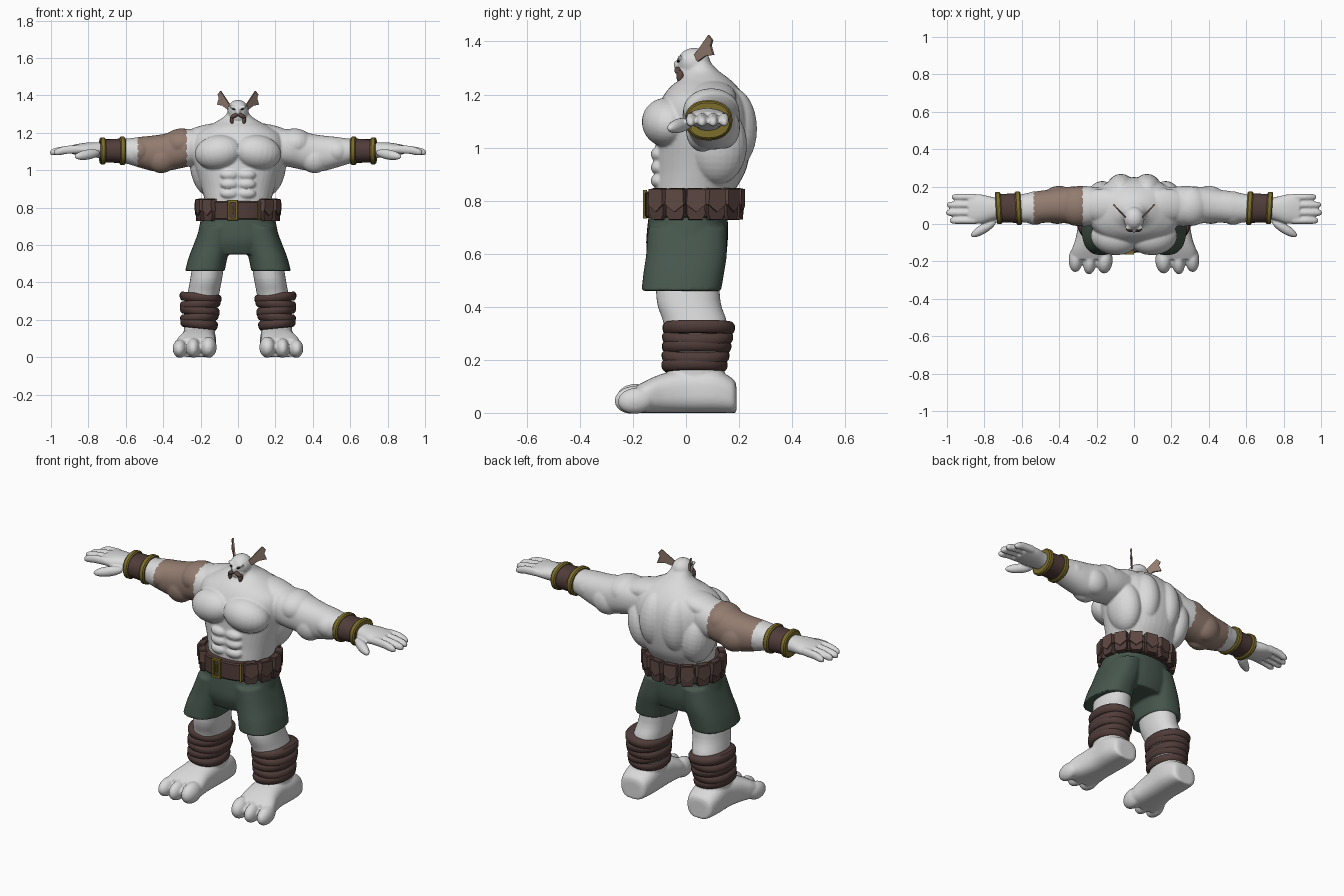
import bpy, bmesh, math
from mathutils import Vector, Matrix, Euler

if "Cube" in bpy.data.objects:
    bpy.data.objects.remove(bpy.data.objects["Cube"])


def material(name, rgb):
    m = bpy.data.materials.new(name)
    m.diffuse_color = (*rgb, 1)
    m.use_nodes = True
    m.node_tree.nodes["Principled BSDF"].inputs["Base Color"].default_value = m.diffuse_color
    return m


SKIN = material("pale skin", (0.70, 0.70, 0.70))
TAN = material("tan", (0.29, 0.20, 0.16))
BROWN = material("dark leather", (0.080, 0.046, 0.041))
POUCH = material("pouch leather", (0.115, 0.066, 0.056))
GREEN = material("green cloth", (0.062, 0.095, 0.075))
GOLD = material("old gold", (0.20, 0.15, 0.025))
DARK = material("dark eye", (0.02, 0.018, 0.018))


def catmull(a, b, c, d, t):
    return [0.5 * (2 * q + (r - p) * t + (2 * p - 5 * q + 4 * r - s) * t * t
                   + (3 * q - p - 3 * r + s) * t ** 3) for p, q, r, s in zip(a, b, c, d)]


def loft(bm, axis, rings, sides=(1,), p=2.2, n=40, sub=4, tilt=0.0):
    """Skin rings (t, c1, c2, r1, r2) along an axis; sides repeats it mirrored in x."""
    fine = []
    for i in range(len(rings) - 1):
        q = [rings[max(i - 1, 0)], rings[i], rings[i + 1], rings[min(i + 2, len(rings) - 1)]]
        fine += [catmull(*q, k / sub) for k in range(sub)]
    fine.append(rings[-1])
    for s in sides:
        loops = []
        for t, c1, c2, r1, r2 in fine:
            loop = []
            for k in range(n):
                a = 2 * math.pi * k / n
                ca, sa = math.cos(a), math.sin(a)
                u = c1 + r1 * math.copysign(abs(ca) ** (2 / p), ca)
                v = c2 + r2 * math.copysign(abs(sa) ** (2 / p), sa)
                w = t + tilt * ca
                x, y, z = {"x": (w, u, v), "y": (u, w, v), "z": (u, v, w)}[axis]
                loop.append(bm.verts.new((x * s, y, z)))
            loops.append(loop)
        for A, B in zip(loops, loops[1:]):
            for k in range(n):
                bm.faces.new((A[k], A[(k + 1) % n], B[(k + 1) % n], B[k]))
        bm.faces.new(loops[0][::-1])
        bm.faces.new(loops[-1])


def blob(bm, loc, rad, rot=(0, 0, 0), both=True):
    """Ellipsoid, by default mirrored in x."""
    for s in ((1, -1) if both else (1,)):
        m = Matrix.LocRotScale(Vector((loc[0] * s, loc[1], loc[2])),
                               Euler((rot[0], rot[1] * s, rot[2] * s)), Vector(rad))
        bmesh.ops.create_uvsphere(bm, u_segments=24, v_segments=16, radius=1, matrix=m)


def finish(bm, name, mats, voxel=0, smooth=0, angle=40):
    bmesh.ops.recalc_face_normals(bm, faces=bm.faces)
    me = bpy.data.meshes.new(name)
    bm.to_mesh(me)
    bm.free()
    ob = bpy.data.objects.new(name, me)
    bpy.context.collection.objects.link(ob)
    bpy.ops.object.select_all(action="DESELECT")
    ob.select_set(True)
    bpy.context.view_layer.objects.active = ob
    if voxel:
        r = ob.modifiers.new("merge", "REMESH")
        r.mode, r.voxel_size = "VOXEL", voxel
        sm = ob.modifiers.new("soften", "SMOOTH")
        sm.factor, sm.iterations = 0.5, smooth
        bpy.ops.object.convert(target="MESH")
    for m in mats:
        ob.data.materials.append(m)
    bpy.ops.object.shade_smooth_by_angle(angle=math.radians(angle))
    return ob


LR = (1, -1)

# Body: torso, head, arms, hands, legs and feet merged into one skin
bm = bmesh.new()
torso = [(.78, .17, -.115, .15), (.84, .178, -.118, .185), (.90, .195, -.115, .22),
         (.96, .213, -.115, .238), (1.02, .232, -.115, .248), (1.08, .245, -.115, .25),
         (1.14, .248, -.11, .242), (1.19, .23, -.088, .222), (1.23, .17, -.058, .193),
         (1.26, .115, -.02, .162), (1.29, .07, .0, .122), (1.33, .048, .01, .085)]
loft(bm, "z", [(z, 0, (f + b) / 2, rx, (b - f) / 2) for z, rx, f, b in torso])
blob(bm, (.105, -.072, 1.095), (.128, .094, .092), (0, .15, .15))      # chest
for z in (.975, .925, .875):
    blob(bm, (.045, -.102, z), (.05, .031, .029))                      # abdomen
blob(bm, (.07, .165, 1.07), (.085, .103, .16))                         # back
blob(bm, (.17, .12, 1.01), (.085, .11, .15), (0, .15, 0))              # flanks
blob(bm, (.16, .1, 1.19), (.16, .09, .055), (0, .2, 0))                # trapezius
blob(bm, (0, .03, 1.32), (.056, .062, .056), both=False)               # skull
blob(bm, (0, .012, 1.285), (.045, .045, .04), both=False)              # jaw
blob(bm, (0, -.03, 1.312), (.013, .018, .02), both=False)              # nose
blob(bm, (.025, -.02, 1.337), (.025, .014, .008), (0, -.35, 0))        # brow
loft(bm, "x", [(.15, .1, 1.13, .09, .09), (.26, .095, 1.12, .108, .1), (.33, .1, 1.108, .1, .103),
               (.40, .1, 1.093, .094, .1), (.46, .095, 1.09, .088, .094), (.52, .09, 1.095, .085, .083),
               (.58, .085, 1.1, .078, .07), (.64, .085, 1.105, .068, .058), (.71, .085, 1.105, .056, .045),
               (.76, .082, 1.108, .063, .041), (.82, .08, 1.11, .078, .036), (.885, .08, 1.11, .08, .024)], LR)
blob(bm, (.305, .095, 1.14), (.1, .106, .083), (0, .1, 0))             # shoulder
blob(bm, (.41, .062, 1.062), (.08, .062, .078))                        # biceps
blob(bm, (.40, .14, 1.075), (.085, .064, .08))                         # triceps
blob(bm, (.53, .085, 1.1), (.08, .09, .074), (0, .1, 0))               # forearm
blob(bm, (.805, -.025, 1.083), (.08, .026, .027), (0, .15, -.55))      # thumb
for y, tip in ((.018, .985), (.060, 1.005), (.102, 1.0), (.144, .975)):
    loft(bm, "x", [(.85, y, 1.112, .017, .022), (.92, y, 1.108, .018, .022),
                   (tip - .02, y, 1.098, .017, .019), (tip, y, 1.094, .009, .01)], LR, n=16)
loft(bm, "z", [(.08, .205, .05, .08, .11), (.16, .205, .04, .085, .105), (.25, .2, .045, .088, .115),
               (.34, .185, .035, .085, .12), (.42, .17, .01, .085, .12), (.55, .15, .005, .085, .12)], LR)
foot = [(.19, .21, .1, .05), (.175, .21, .13, .078), (.10, .21, .165, .092), (.0, .21, .165, .09),
        (-.08, .217, .15, .096), (-.14, .225, .127, .108), (-.19, .23, .1, .108)]
loft(bm, "y", [(y, cx, h / 2, rx, h / 2) for y, cx, h, rx in foot], LR, p=2.7)
for x, y, r, h in ((.157, -.195, .043, .056), (.237, -.2, .036, .052), (.311, -.188, .038, .049)):
    blob(bm, (x, y, h - .003), (r, .07, h), (.12, 0, .06))             # toes
body = finish(bm, "body", [SKIN, TAN], .006, 4, 60)
for f in body.data.polygons:                                           # ragged tan upper arm
    x, y, z = f.center
    a = math.atan2(z - 1.1, y - .1) * 16 / (2 * math.pi)
    j = .016 * abs((a % 1) - .5)
    if z > .9 and -.54 + j < x < -.27 - j:
        f.material_index = 1

# Shorts
bm = bmesh.new()
loft(bm, "z", [(.55, 0, .005, .17, .13), (.62, 0, .003, .215, .152),
               (.70, 0, .006, .207, .152), (.78, 0, .01, .188, .145)])
loft(bm, "z", [(.46, .177, -.018, .106, .15), (.53, .161, -.008, .104, .152),
               (.60, .138, .002, .1, .152), (.70, .11, .005, .09, .148)], LR, p=2.4)
finish(bm, "shorts", [GREEN], .008, 3, 50)

# Leg wraps: overlapping tilted bands
bm = bmesh.new()
for i in range(5):
    z = .178 + i * .035
    w = .088 + .003 * i
    for s in LR:
        cx, cy = .208 - .002 * i, .032 + .004 * i
        loft(bm, "z", [(z - .024, cx, cy, w, w + .022), (z - .012, cx, cy, w + .01, w + .034),
                       (z + .01, cx, cy, w + .012, w + .037), (z + .024, cx, cy, w + .002, w + .026)],
             (s,), tilt=.009 * (-1) ** i, n=32, sub=2)
finish(bm, "leg_wraps", [BROWN], angle=50)

# Bracers: leather sleeve between two gold rings
bm = bmesh.new()
loft(bm, "x", [(.61, .085, 1.103, .081, .068), (.67, .085, 1.103, .077, .063),
               (.735, .085, 1.103, .076, .062)], LR)
finish(bm, "bracer_sleeves", [BROWN])
bm = bmesh.new()
for x, r in ((.618, .09), (.724, .086)):
    loft(bm, "x", [(x - .015, .085, 1.103, r - .006, r - .020), (x - .009, .085, 1.103, r, r - .014),
                   (x + .009, .085, 1.103, r, r - .014), (x + .015, .085, 1.103, r - .006, r - .020)],
         LR, sub=1, tilt=.005)
finish(bm, "bracer_rings", [GOLD], angle=30)

# Belt
bm = bmesh.new()
loft(bm, "z", [(.735, 0, .02, .197, .168), (.742, 0, .02, .204, .174),
               (.828, 0, .02, .2, .174), (.835, 0, .02, .193, .168)], sub=1, n=56)
finish(bm, "belt", [BROWN])


def plate(bm, outline, depth, m):
    """Extrude an (x, z) outline outward along -y, then place it with matrix m."""
    back = [bm.verts.new(m @ Vector((x, 0, z))) for x, z in outline]
    front = [bm.verts.new(m @ Vector((x * .94, -depth, z * .97))) for x, z in outline]
    n = len(outline)
    bm.faces.new(back)
    bm.faces.new(front[::-1])
    for k in range(n):
        bm.faces.new((back[k], front[k], front[(k + 1) % n], back[(k + 1) % n]))


# Pouches with pointed flaps around the sides and back
bags, flaps = bmesh.new(), bmesh.new()
COUNT = 12
for i in range(COUNT):
    a = math.radians(-43 + 266 * i / (COUNT - 1))
    m = (Matrix.Translation((.192 * math.cos(a), .02 + .163 * math.sin(a), .788))
         @ Matrix.Rotation(a + math.pi / 2, 4, "Z"))
    plate(bags, [(-.037, -.04), (-.026, -.061), (.026, -.061), (.037, -.04),
                 (.036, .052), (.026, .06), (-.026, .06), (-.036, .052)], .03, m)
    plate(flaps, [(-.039, -.003), (0, -.032), (.039, -.003), (.036, .057), (-.036, .057)], .037, m)
finish(bags, "pouches", [BROWN], angle=30)
finish(flaps, "pouch_flaps", [POUCH], angle=30)

# Buckle frame and belt trims
bm = bmesh.new()
for x, z, w, h in ((-.049, .786, .006, .053), (-.007, .786, .006, .053),
                   (-.028, .834, .027, .006), (-.028, .738, .027, .006), (-.028, .786, .004, .02)):
    plate(bm, [(-w, -h), (w, -h), (w, h), (-w, h)], .016, Matrix.Translation((x, -.147, z)))
for x, y in ((.108, -.128), (-.165, -.088)):
    m = Matrix.Translation((x, y, .786)) @ Matrix.Rotation(x * 4, 4, "Z")
    plate(bm, [(-.005, -.052), (.005, -.052), (.005, .052), (-.005, .052)], .012, m)
finish(bm, "buckle", [GOLD], angle=30)

# Ears: thin ragged fins swept back
bm = bmesh.new()
for s in LR:
    pts = [(0, 1.345), (.03, 1.378), (.07, 1.424), (.088, 1.405), (.08, 1.385), (.093, 1.35),
           (.055, 1.345), (.02, 1.325)]
    lay = [[bm.verts.new((s * (.04 + .75 * u + d), .03 + .8 * u - d, z)) for u, z in pts]
           for d in (-.003, .003)]
    bm.faces.new(lay[0])
    bm.faces.new(lay[1][::-1])
    for k in range(len(pts)):
        j = (k + 1) % len(pts)
        bm.faces.new((lay[0][k], lay[1][k], lay[1][j], lay[0][j]))
finish(bm, "ears", [TAN], angle=30)

# Moustache and eyes
bm = bmesh.new()
blob(bm, (.018, -.03, 1.291), (.024, .014, .011), (0, .45, 0))
blob(bm, (.033, -.022, 1.268), (.01, .014, .024), (0, .1, 0))
finish(bm, "moustache", [POUCH])
bm = bmesh.new()
blob(bm, (.022, -.029, 1.325), (.01, .005, .004), (0, -.3, 0))
finish(bm, "eyes", [DARK])
